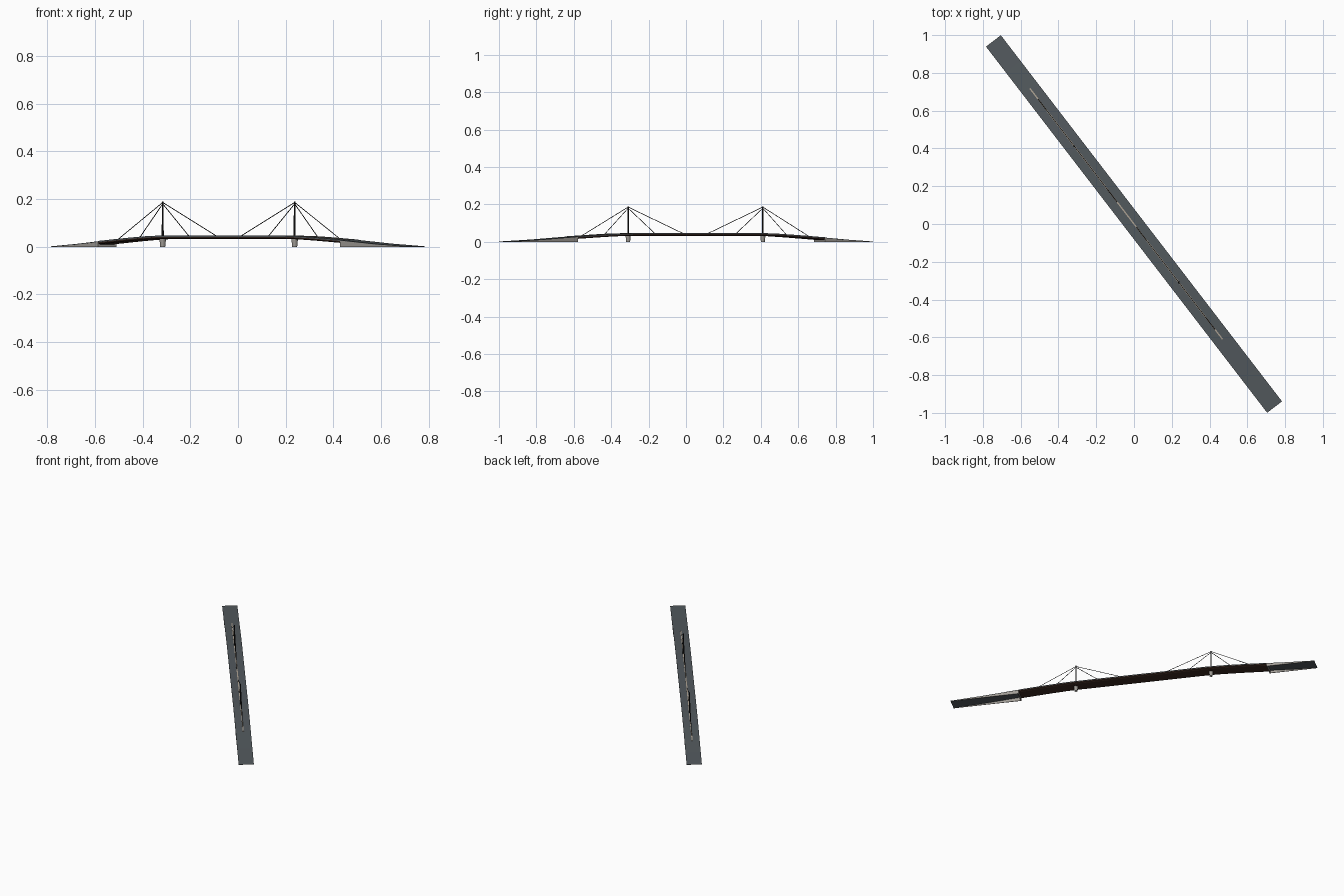
import bpy, bmesh, math
from mathutils import Matrix, Vector

if "Cube" in bpy.data.objects:
    bpy.data.objects.remove(bpy.data.objects["Cube"])

# The bridge is built along local x, then turned onto its diagonal
TURN = Matrix.Rotation(math.atan2(-0.793, 0.609), 4, 'Z')
HALF = 1.222
W = 0.0495
LEFT_END, RIGHT_END = -0.90, 0.765
PYLONS = (-0.518, 0.39)
ROAD = [(-HALF, 0.002), (-1.05, 0.012), (-0.9, 0.023), (-0.7, 0.036), (-0.58, 0.0425),
        (-0.5, 0.045), (0.37, 0.045), (0.45, 0.044), (0.57, 0.039), (0.765, 0.0285),
        (1.0, 0.013), (HALF, 0.002)]


def material(name, rgb):
    m = bpy.data.materials.new(name)
    m.diffuse_color = (*rgb, 1)
    m.use_nodes = True
    m.node_tree.nodes["Principled BSDF"].inputs["Base Color"].default_value = m.diffuse_color
    return m


ASPHALT = material("asphalt", (0.085, 0.1, 0.11))
CONCRETE = material("concrete", (0.36, 0.34, 0.31))
BROWN = material("brown_steel", (0.045, 0.022, 0.015))
BLACK = material("black_steel", (0.012, 0.012, 0.012))
KERB = material("kerb", (0.42, 0.36, 0.29))


def road_z(s):
    for (a, za), (b, zb) in zip(ROAD, ROAD[1:]):
        if s <= b:
            return za + (zb - za) * (s - a) / (b - a)
    return ROAD[-1][1]


def stations(a, b):
    return [a] + [s for s, _ in ROAD if a < s < b] + [b]


def finish(name, bm, mat):
    bmesh.ops.recalc_face_normals(bm, faces=bm.faces)
    bm.transform(TURN)
    me = bpy.data.meshes.new(name)
    bm.to_mesh(me)
    bm.free()
    me.materials.append(mat)
    ob = bpy.data.objects.new(name, me)
    bpy.context.collection.objects.link(ob)
    return ob


def sweep(name, a, b, section, mat, to_ground=False):
    """Sweep a (y, z offset) section along the road; None means ground level."""
    bm = bmesh.new()
    rings = []
    for s in stations(a, b):
        z = road_z(s)
        rings.append([bm.verts.new((s, y, 0 if dz is None else max(0, z + dz)))
                      for y, dz in section])
    n = len(section)
    for r, q in zip(rings, rings[1:]):
        for i in range(n):
            j = (i + 1) % n
            bm.faces.new((r[i], r[j], q[j], q[i]))
    bm.faces.new(rings[0])
    bm.faces.new(rings[-1])
    return finish(name, bm, mat)


def rect(y0, y1, z0, z1):
    return [(y0, z0), (y1, z0), (y1, z1), (y0, z1)]


def rod(name, p, q, r, mat, sides=6, r2=None):
    p, q = Vector(p), Vector(q)
    d = q - p
    bm = bmesh.new()
    bmesh.ops.create_cone(bm, cap_ends=True, segments=sides, radius1=r,
                          radius2=r2 or r, depth=d.length)
    bm.transform(Matrix.Translation((p + q) / 2) @ d.to_track_quat('Z', 'Y').to_matrix().to_4x4())
    return finish(name, bm, mat)


# Roadway and central median
sweep("road_deck", -HALF, HALF, rect(-W, W, -0.003, 0), ASPHALT)
sweep("median", LEFT_END - 0.005, RIGHT_END + 0.005, rect(-0.0035, 0.0035, -0.001, 0.0018), KERB)

# Steel girder under the spans
sweep("girder", LEFT_END, RIGHT_END,
      [(-0.047, -0.003), (-0.047, -0.009), (-0.037, -0.0125), (0.037, -0.0125),
       (0.047, -0.009), (0.047, -0.003)], BROWN)

# Edge kerbs
for side, sg in (("left", 1), ("right", -1)):
    sweep(f"edge_kerb_{side}", LEFT_END, RIGHT_END,
          rect(sg * W, sg * (W - 0.0015), -0.004, 0.0015), ASPHALT)

# Approach abutments: retaining walls on the sides and an end wall
for end, a, b, face in (("north", -HALF, LEFT_END, LEFT_END), ("south", RIGHT_END, HALF, RIGHT_END)):
    for side, sg in (("left", 1), ("right", -1)):
        sweep(f"abutment_wall_{end}_{side}", a, b,
              [(sg * 0.0485, None), (sg * 0.0445, None), (sg * 0.0445, -0.002),
               (sg * 0.0485, -0.002)], CONCRETE)
    inner = face + (-0.006 if end == "north" else 0.006)
    sweep(f"abutment_end_{end}", min(face, inner), max(face, inner),
          [(-0.0485, None), (0.0485, None), (0.0485, -0.002), (-0.0485, -0.002)], CONCRETE)

# Pylons, piers and cable stays
for k, (s, name) in enumerate(zip(PYLONS, ("north", "south"))):
    rod(f"pier_{name}", (s, 0, 0), (s, 0, 0.034), 0.0105, CONCRETE, 12, 0.014)
    rod(f"pylon_{name}", (s, 0, 0.04), (s, 0, 0.19), 0.0045, BLACK, 8, 0.0035)
    out = -1 if k == 0 else 1
    for i, (d, top) in enumerate(((0.315, 0.186), (0.16, 0.18), (-0.18, 0.18), (-0.37, 0.186))):
        foot = s + out * d
        rod(f"cable_{name}_{i}", (s, 0, top), (foot, 0, road_z(foot)), 0.0018, BLACK)
